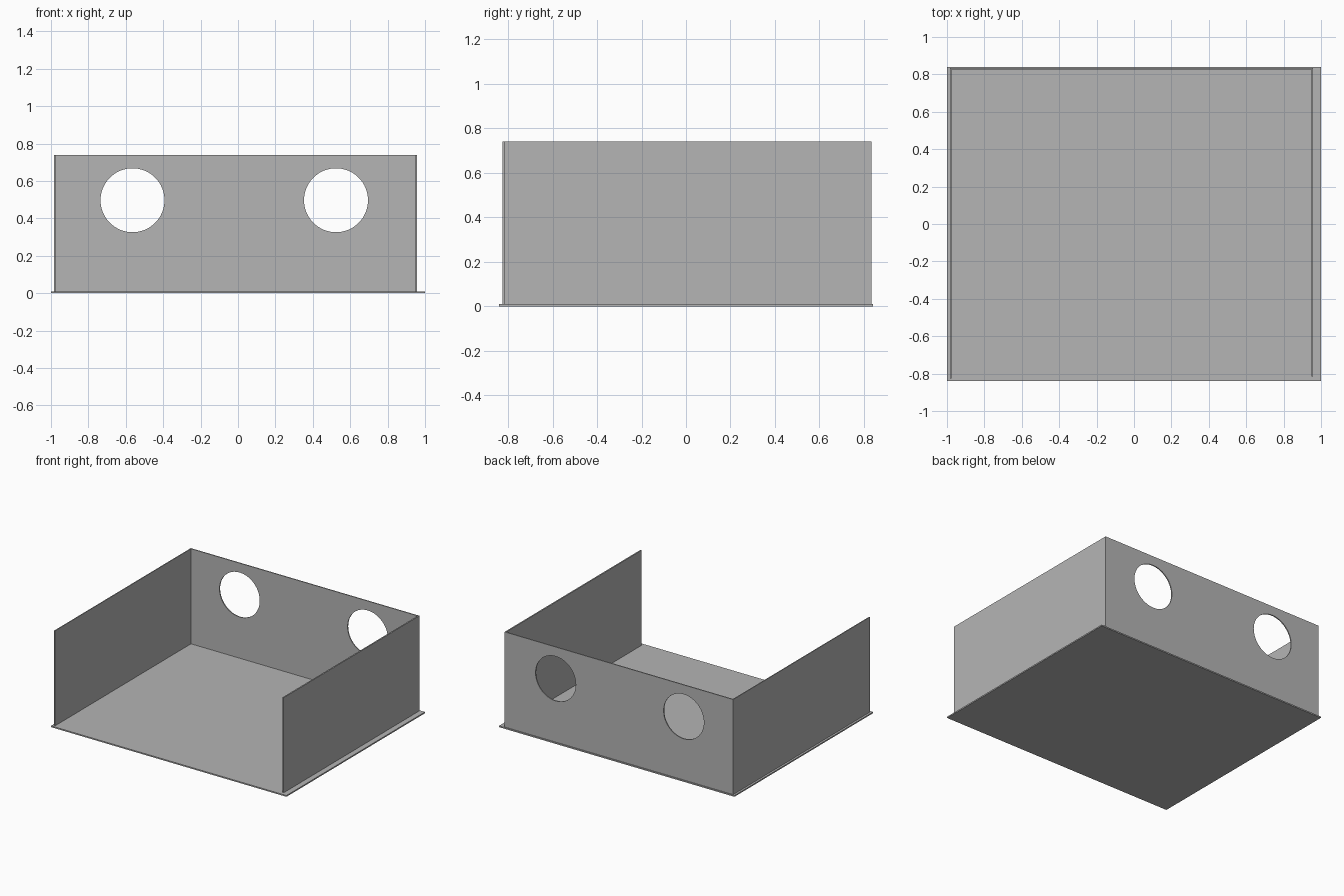
import bpy
import math

cube = bpy.data.objects.get("Cube")
if cube:
    bpy.data.objects.remove(cube, do_unlink=True)

grey = bpy.data.materials.new("mid_grey")
grey.use_nodes = True
grey.diffuse_color = (0.46, 0.46, 0.46, 1)
grey.node_tree.nodes["Principled BSDF"].inputs["Base Color"].default_value = (0.46, 0.46, 0.46, 1)


def slab(name, low, high):
    """Flat panel between two opposite corners."""
    centre = [(a + b) / 2 for a, b in zip(low, high)]
    bpy.ops.mesh.primitive_cube_add(size=1, location=centre)
    ob = bpy.context.object
    ob.name = name
    ob.scale = [b - a for a, b in zip(low, high)]
    bpy.ops.object.transform_apply(location=False, rotation=False, scale=True)
    ob.data.materials.append(grey)
    return ob


FLOOR, TOP = 0.01, 0.74

# Floor and walls, open at the front
slab("base_plate", (-1, -0.84, 0), (1, 0.84, FLOOR))
slab("right_wall", (-0.984, -0.825, FLOOR), (-0.977, 0.825, TOP))
slab("left_wall", (0.948, -0.815, FLOOR), (0.958, 0.825, TOP))
back = slab("back_wall", (-0.984, 0.825, FLOOR), (0.958, 0.833, TOP))

# Round openings in the back wall
for name, x in (("right_hole_cutter", -0.564), ("left_hole_cutter", 0.524)):
    bpy.ops.mesh.primitive_cylinder_add(vertices=64, radius=0.171, depth=0.1,
                                        location=(x, 0.829, 0.497),
                                        rotation=(math.pi / 2, 0, 0))
    cutter = bpy.context.object
    cutter.name = name
    cutter.data.materials.append(grey)
    cut = back.modifiers.new(name, 'BOOLEAN')
    cut.operation = 'DIFFERENCE'
    cut.solver = 'EXACT'
    cut.object = cutter
    bpy.context.view_layer.objects.active = back
    bpy.ops.object.modifier_apply(modifier=cut.name)
    bpy.data.objects.remove(cutter, do_unlink=True)
